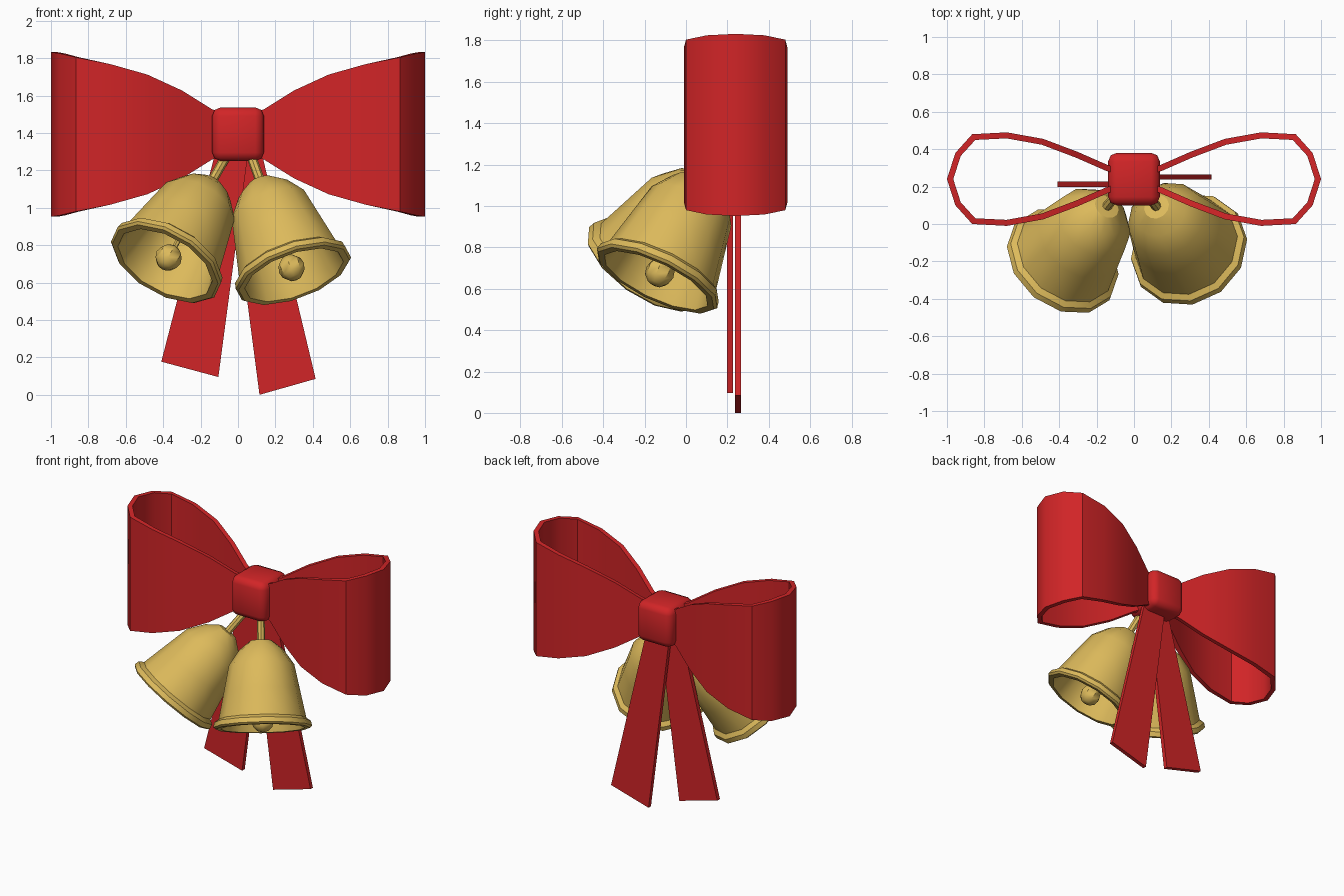
import bpy, bmesh, math
from mathutils import Vector, Matrix

if "Cube" in bpy.data.objects:
    bpy.data.objects.remove(bpy.data.objects["Cube"])


def material(name, rgb):
    m = bpy.data.materials.new(name)
    m.diffuse_color = (*rgb, 1)
    m.use_nodes = True
    m.node_tree.nodes["Principled BSDF"].inputs["Base Color"].default_value = m.diffuse_color
    return m


RED = material("ribbon red", (0.64, 0.018, 0.02))
GOLD = material("bell gold", (0.72, 0.49, 0.105))


def new_object(name, bm, mat):
    me = bpy.data.meshes.new(name)
    bm.to_mesh(me)
    bm.free()
    me.materials.append(mat)
    ob = bpy.data.objects.new(name, me)
    bpy.context.collection.objects.link(ob)
    return ob


def finish(ob, angle=35):
    # apply modifiers, then smooth while keeping hard edges
    bpy.ops.object.select_all(action='DESELECT')
    ob.select_set(True)
    bpy.context.view_layer.objects.active = ob
    bpy.ops.object.convert(target='MESH')
    bpy.ops.object.shade_smooth_by_angle(angle=math.radians(angle))


# Bow loops: plan outline (x, y) with half height, front to back, mirrored
half = [(0.08, 0.185, 0.115), (0.14, 0.165, 0.135), (0.30, 0.095, 0.235), (0.485, 0.025, 0.32),
        (0.68, -0.01, 0.375), (0.865, 0.0, 0.412), (0.955, 0.10, 0.433)]
outline = half + [(1.0, 0.24, 0.44)] + [(x, 0.48 - y, h) for x, y, h in reversed(half)]
bm = bmesh.new()
rows = [(bm.verts.new((x, y, 1.392 - h)), bm.verts.new((x, y, 1.392 + h))) for x, y, h in outline]
for a, b in zip(rows, rows[1:]):
    bm.faces.new((a[0], b[0], b[1], a[1]))
loops = new_object("bow_loops", bm, RED)
s = loops.modifiers.new("thickness", 'SOLIDIFY')
s.thickness, s.offset, s.use_even_offset = 0.032, -1, True
m = loops.modifiers.new("mirror", 'MIRROR')
m.use_mirror_merge = False
finish(loops, 40)

# Knot: bevelled block
bm = bmesh.new()
bmesh.ops.create_cube(bm, size=1, matrix=Matrix.Translation((0, 0.24, 1.393))
                      @ Matrix.Diagonal((0.276, 0.28, 0.286, 1)))
knot = new_object("bow_knot", bm, RED)
b = knot.modifiers.new("bevel", 'BEVEL')
b.width, b.segments = 0.045, 2
finish(knot, 50)


# Ribbon tails: slanted flat strips
def tail(name, corners, y0, y1):
    bm = bmesh.new()
    face = bm.faces.new([bm.verts.new((x, y0, z)) for x, z in corners])
    ext = bmesh.ops.extrude_face_region(bm, geom=[face])
    vs = [g for g in ext["geom"] if isinstance(g, bmesh.types.BMVert)]
    bmesh.ops.translate(bm, verts=vs, vec=(0, y1 - y0, 0))
    bmesh.ops.recalc_face_normals(bm, faces=bm.faces)
    new_object(name, bm, RED)


tail("left_tail", [(-0.41, 0.177), (-0.105, 0.095), (0.055, 1.30), (-0.12, 1.30)], 0.197, 0.227)
tail("right_tail", [(0.115, 0.0), (0.415, 0.085), (0.125, 1.30), (-0.055, 1.30)], 0.237, 0.265)


# Surface of revolution about local z from (radius, height) points
def lathe(name, profile, sides, matrix, closed=False):
    bm = bmesh.new()
    rings = []
    for r, z in profile:
        n = 1 if r == 0 else sides
        rings.append([bm.verts.new((r * math.cos(math.tau * k / sides),
                                    r * math.sin(math.tau * k / sides), z)) for k in range(n)])
    for a, b in zip(rings, rings[1:]):
        for k in range(sides):
            j = (k + 1) % sides
            quad = [a[k % len(a)], a[j % len(a)], b[j % len(b)], b[k % len(b)]]
            bm.faces.new(list(dict.fromkeys(quad)))
    bmesh.ops.recalc_face_normals(bm, faces=bm.faces)
    bm.transform(matrix)
    ob = new_object(name, bm, GOLD)
    finish(ob, 35)


# Bell wall from crown over the lip and back up inside
BELL = [(0, 0.585), (0.07, 0.58), (0.145, 0.52), (0.215, 0.42), (0.25, 0.25), (0.288, 0.065),
        (0.318, 0.045), (0.325, 0.012), (0.312, 0.0), (0.278, 0.0), (0.262, 0.06), (0.228, 0.25),
        (0.192, 0.40), (0.12, 0.5), (0, 0.545)]


def rod(r, z0, z1):
    return [(0, z0), (r, z0), (r, z1), (0, z1)]


def bell(side, centre, axis):
    mat = Matrix.Translation(centre) @ Vector(axis).to_track_quat('Z', 'Y').to_matrix().to_4x4()
    lathe(side + "_bell", BELL, 12, mat)
    lathe(side + "_hanger", rod(0.026, 0.56, 0.78), 8, mat)
    lathe(side + "_clapper_rod", rod(0.014, 0.08, 0.54), 6, mat)
    ball = [(0.072 * math.sin(math.pi * i / 6) if 0 < i < 6 else 0,
             0.045 - 0.072 * math.cos(math.pi * i / 6)) for i in range(7)]
    lathe(side + "_clapper_ball", ball, 8, mat)


bell("left", (-0.39, -0.21, 0.70), (0.42, 0.52, 0.74))
bell("right", (0.30, -0.145, 0.64), (-0.31, 0.41, 0.86))
